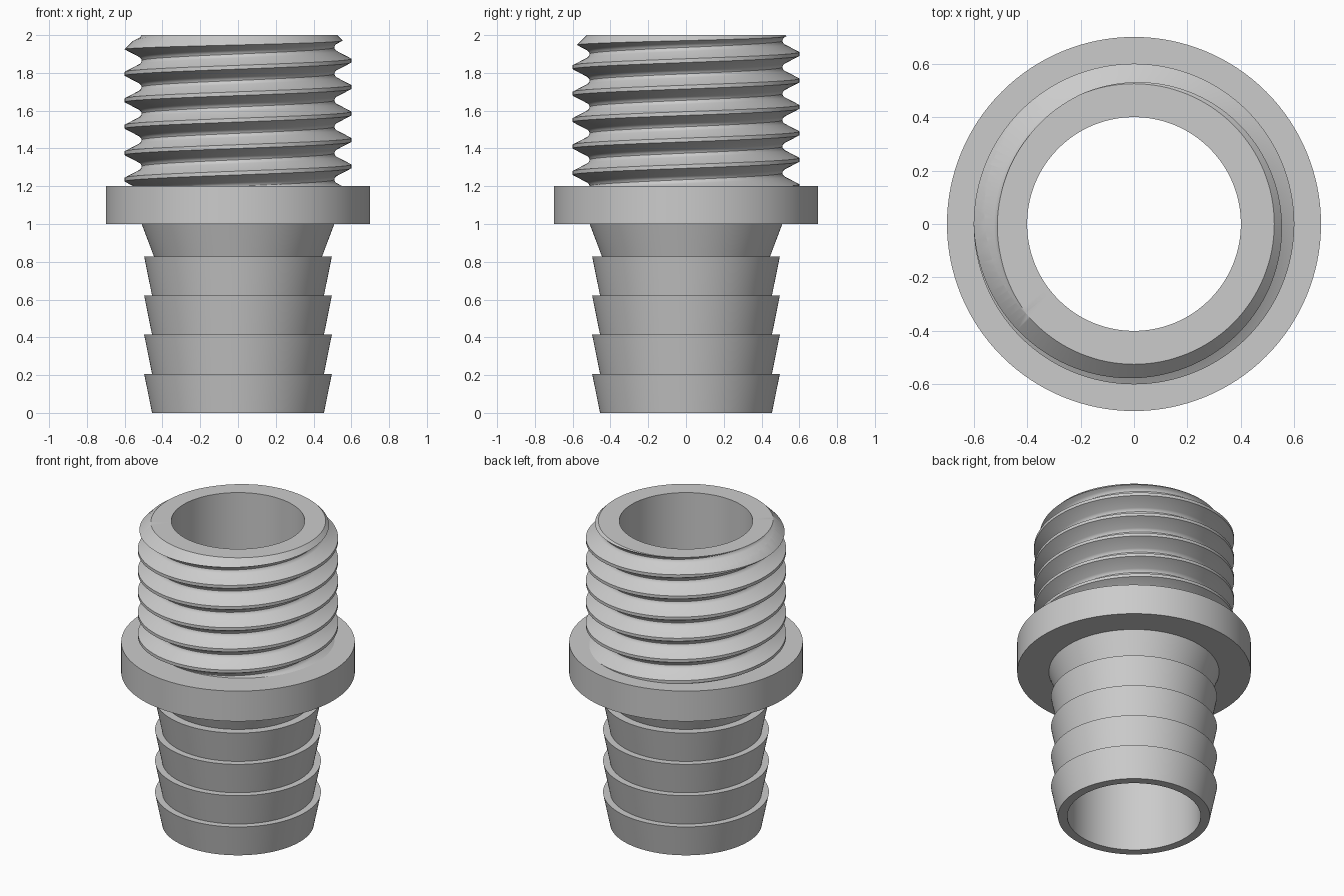
import bpy, bmesh
from math import sin, cos, pi

if "Cube" in bpy.data.objects:
    bpy.data.objects.remove(bpy.data.objects["Cube"])

SEGS = 128
BORE = 0.40
PITCH = 0.14

grey = bpy.data.materials.new("grey plastic")
grey.use_nodes = True
colour = (0.6, 0.6, 0.6, 1)
grey.diffuse_color = colour
grey.node_tree.nodes["Principled BSDF"].inputs["Base Color"].default_value = colour


def add_object(name, bm):
    bmesh.ops.recalc_face_normals(bm, faces=bm.faces)
    mesh = bpy.data.meshes.new(name)
    bm.to_mesh(mesh)
    bm.free()
    mesh.materials.append(grey)
    obj = bpy.data.objects.new(name, mesh)
    bpy.context.collection.objects.link(obj)
    return obj


def point(bm, r, z, i):
    a = 2 * pi * i / SEGS
    return bm.verts.new((r * cos(a), r * sin(a), z))


def lathe(name, profile, closed=False):
    """Revolve (radius, height) points around the z axis."""
    bm = bmesh.new()
    rings = [[point(bm, r, z, i) for i in range(SEGS)] for r, z in profile]
    pairs = list(zip(rings, rings[1:]))
    if closed:
        pairs.append((rings[-1], rings[0]))
    for a, b in pairs:
        for i in range(SEGS):
            j = (i + 1) % SEGS
            bm.faces.new((a[i], a[j], b[j], b[i]))
    return add_object(name, bm)


def smooth(obj):
    bpy.ops.object.select_all(action='DESELECT')
    obj.select_set(True)
    bpy.context.view_layer.objects.active = obj
    bpy.ops.object.shade_smooth_by_angle(angle=0.5)


# Hose tail and flange: bore, four barbs, neck and collar
profile = [(BORE, 1.2), (BORE, 0)]
for k in range(4):
    profile += [(0.455, 0.207 * k), (0.497, 0.207 * (k + 1))]
profile += [(0.445, 0.828), (0.51, 1.0), (0.7, 1.0), (0.7, 1.2), (0.49, 1.2)]
smooth(lathe("barbed_tail_and_flange", profile))

# Screw thread: one tooth section swept along a helix into a solid
tooth = [(0.51, -0.07), (0.513, -0.06), (0.523, -0.05), (0.6, -0.01),
         (0.6, 0.01), (0.523, 0.05), (0.513, 0.06)]
n = len(tooth)
turns = 8
start = 1.305 - 2 * PITCH
bm = bmesh.new()
columns = []
for i in range(SEGS):
    lift = start + PITCH * i / SEGS
    columns.append([point(bm, r, z + lift + PITCH * t, i)
                    for t in range(turns) for r, z in tooth])
for i in range(SEGS):
    j = (i + 1) % SEGS
    wrap = n if j == 0 else 0
    a, b = columns[i], columns[j]
    for k in range(n * turns - 1 - wrap):
        bm.faces.new((a[k], b[k + wrap], b[k + 1 + wrap], a[k + 1]))
for edges in ([e for e in bm.edges if e.is_boundary],):
    for side in (-1, 1):
        hub = bm.verts.new((0, 0, 1.6 + side * 0.62))
        for e in edges:
            if (e.verts[0].co.z - 1.6) * side > 0:
                bm.faces.new((e.verts[0], e.verts[1], hub))
thread = add_object("screw_thread", bm)

# Trim the thread to a bored sleeve with a chamfered mouth
envelope = lathe("thread_envelope",
                 [(BORE, 1.2), (0.8, 1.2), (0.8, 1.725), (0.525, 2.0), (BORE, 2.0)],
                 closed=True)
envelope.hide_render = True
mod = thread.modifiers.new("trim", 'BOOLEAN')
mod.operation = 'INTERSECT'
mod.solver = 'EXACT'
mod.object = envelope
graph = bpy.context.evaluated_depsgraph_get()
trimmed = bpy.data.meshes.new_from_object(thread.evaluated_get(graph))
thread.modifiers.clear()
thread.data = trimmed
bpy.data.objects.remove(envelope)

# Drop the hidden underside that rests on the flange
bm = bmesh.new()
bm.from_mesh(trimmed)
under = [f for f in bm.faces if all(v.co.z < 1.2001 for v in f.verts)]
bmesh.ops.delete(bm, geom=under, context='FACES')
bm.to_mesh(trimmed)
bm.free()
smooth(thread)
